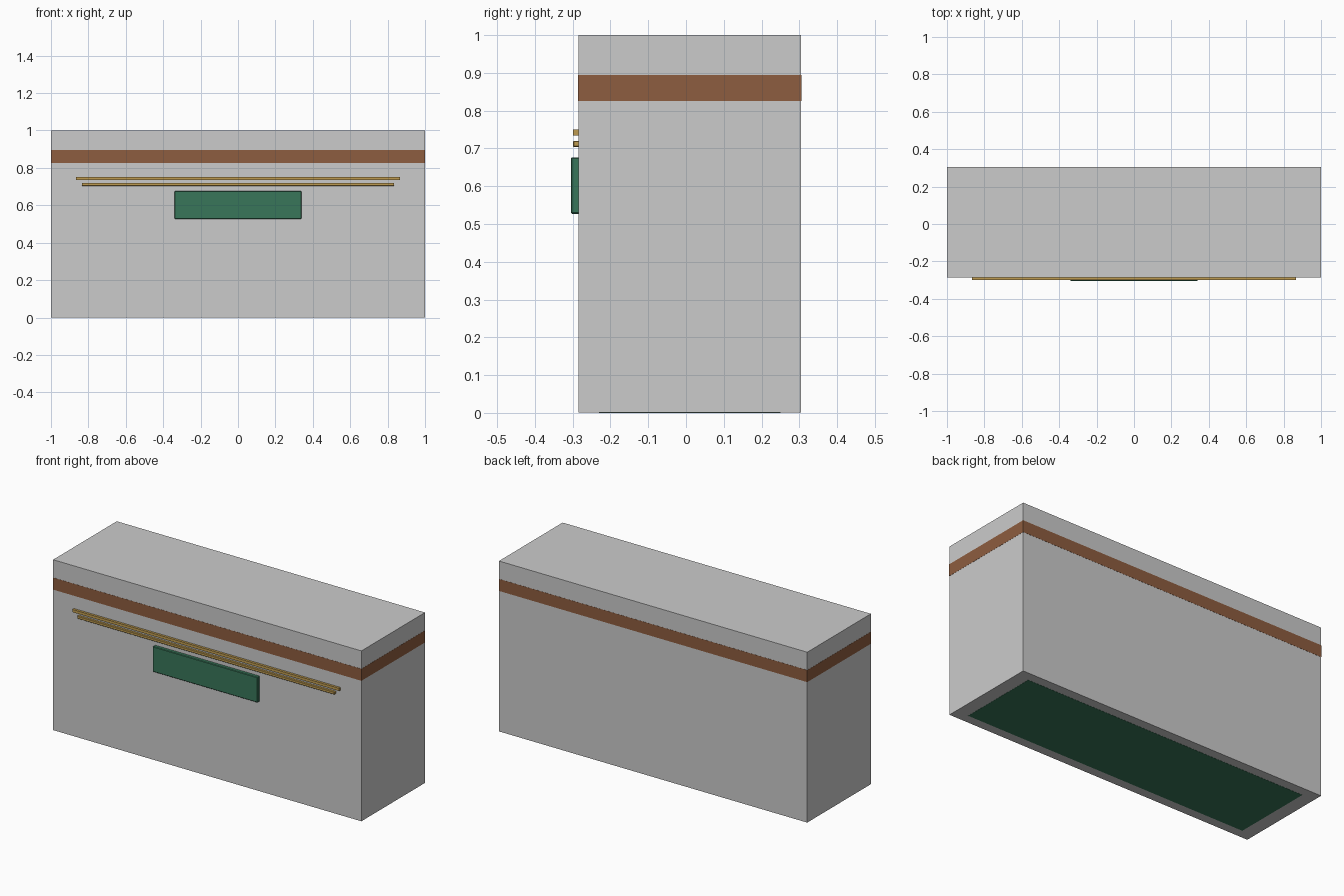
import bpy

if "Cube" in bpy.data.objects:
    bpy.data.objects.remove(bpy.data.objects["Cube"])

def material(name, rgb):
    m = bpy.data.materials.new(name)
    m.diffuse_color = (*rgb, 1)
    m.use_nodes = True
    m.node_tree.nodes["Principled BSDF"].inputs["Base Color"].default_value = m.diffuse_color
    return m

GREEN = material("green", (0.04, 0.18, 0.10))
GOLD = material("brass", (0.52, 0.33, 0.08))
BROWN = material("brown", (0.27, 0.11, 0.05))

def box(name, x, y, z, mat=None, bevel=0):
    """Box from (min, max) ranges on each axis."""
    lo, hi = zip(x, y, z)
    bpy.ops.mesh.primitive_cube_add(size=1, location=[(a + b) / 2 for a, b in zip(lo, hi)])
    ob = bpy.context.object
    ob.name = name
    ob.scale = [b - a for a, b in zip(lo, hi)]
    bpy.ops.object.transform_apply(location=False, rotation=False, scale=True)
    if mat:
        ob.data.materials.append(mat)
    if bevel:
        mod = ob.modifiers.new("edge", 'BEVEL')
        mod.width = bevel
        mod.segments = 1
    return ob

FRONT, BACK = -0.285, 0.305
E = 0.0008  # tiny step that keeps flush parts from sharing a plane

# Main body and the base plate flush with its underside
box("body", (-1, 1), (FRONT, BACK), (E, 1))
box("base_plate", (-0.92, 0.92), (-0.23, 0.25), (0, 0.06), GREEN)

# Trim band running flush around all four sides
box("trim_band", (-1 - E, 1 + E), (FRONT - E, BACK + E), (0.825, 0.895), BROWN)

# Two rails and the raised panel on the front
box("upper_rail", (-0.865, 0.865), (-0.299, FRONT + 0.01), (0.734, 0.75), GOLD)
box("lower_rail", (-0.835, 0.835), (-0.299, FRONT + 0.01), (0.704, 0.72), GOLD, 0.002)
box("front_panel", (-0.34, 0.34), (-0.305, FRONT + 0.01), (0.527, 0.676), GREEN, 0.003)
